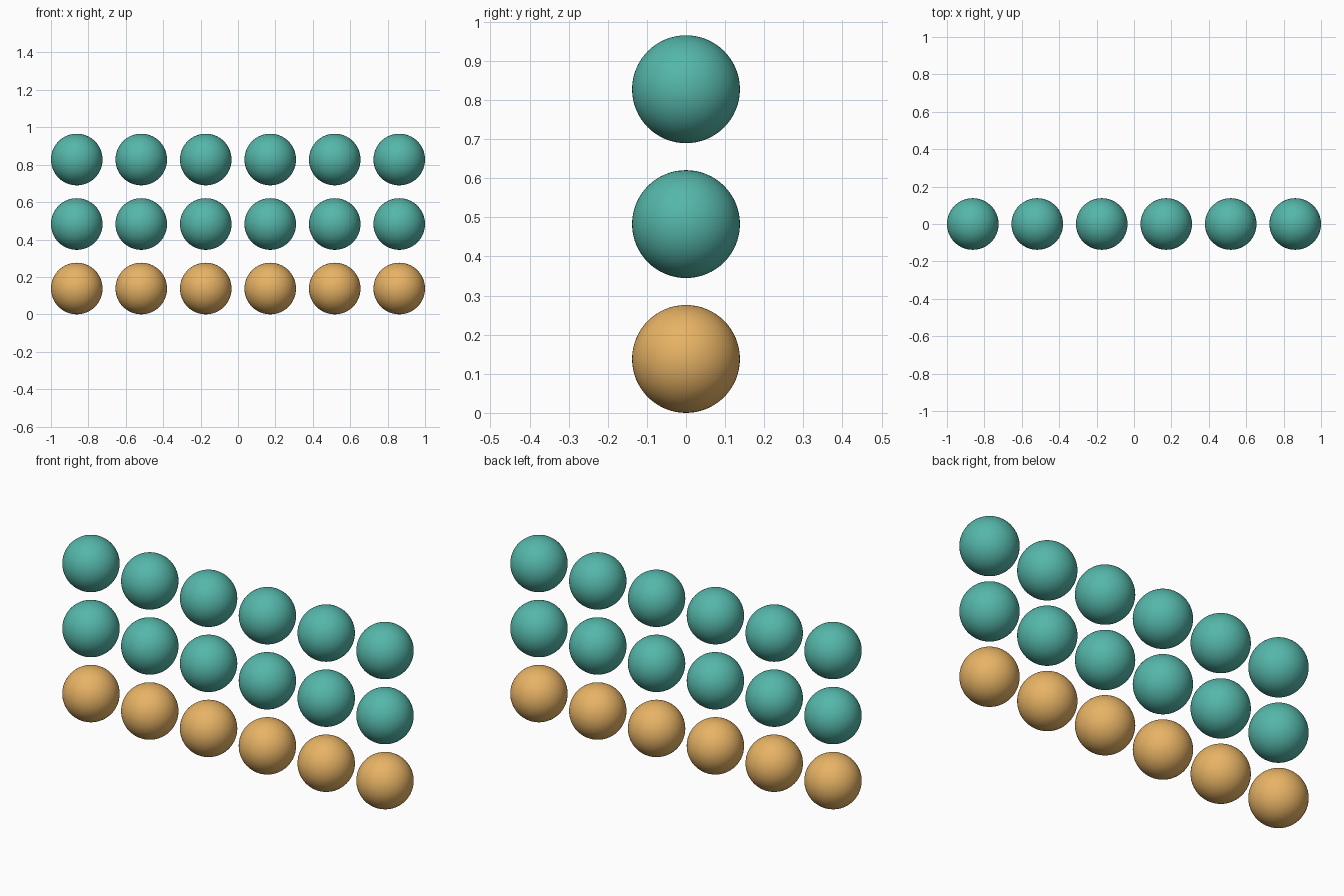
import bpy

if "Cube" in bpy.data.objects:
    bpy.data.objects.remove(bpy.data.objects["Cube"])

COLS, ROWS = 6, 3
STEP = 2 / 5.8          # spacing between ball centres
RADIUS = 0.4 * STEP


def material(name, color):
    mat = bpy.data.materials.new(name)
    mat.diffuse_color = color
    mat.use_nodes = True
    mat.node_tree.nodes["Principled BSDF"].inputs["Base Color"].default_value = mat.diffuse_color
    return mat


orange = material("orange", (0.80, 0.45, 0.13, 1))
teal = material("teal", (0.09, 0.47, 0.40, 1))


def ball(name, x, z, mat):
    bpy.ops.mesh.primitive_uv_sphere_add(
        segments=64, ring_count=32, radius=RADIUS, location=(x, 0, z))
    obj = bpy.context.object
    obj.name = name
    obj.data.materials.append(mat)
    bpy.ops.object.shade_smooth()


# Upright grid of balls: orange bottom row, teal rows above
for row in range(ROWS):
    for col in range(COLS):
        label = "bottom_ball" if row == 0 else "upper_ball"
        ball(f"{label}_{row + 1}_{col + 1}",
             (col - (COLS - 1) / 2) * STEP,
             RADIUS + row * STEP,
             orange if row == 0 else teal)
